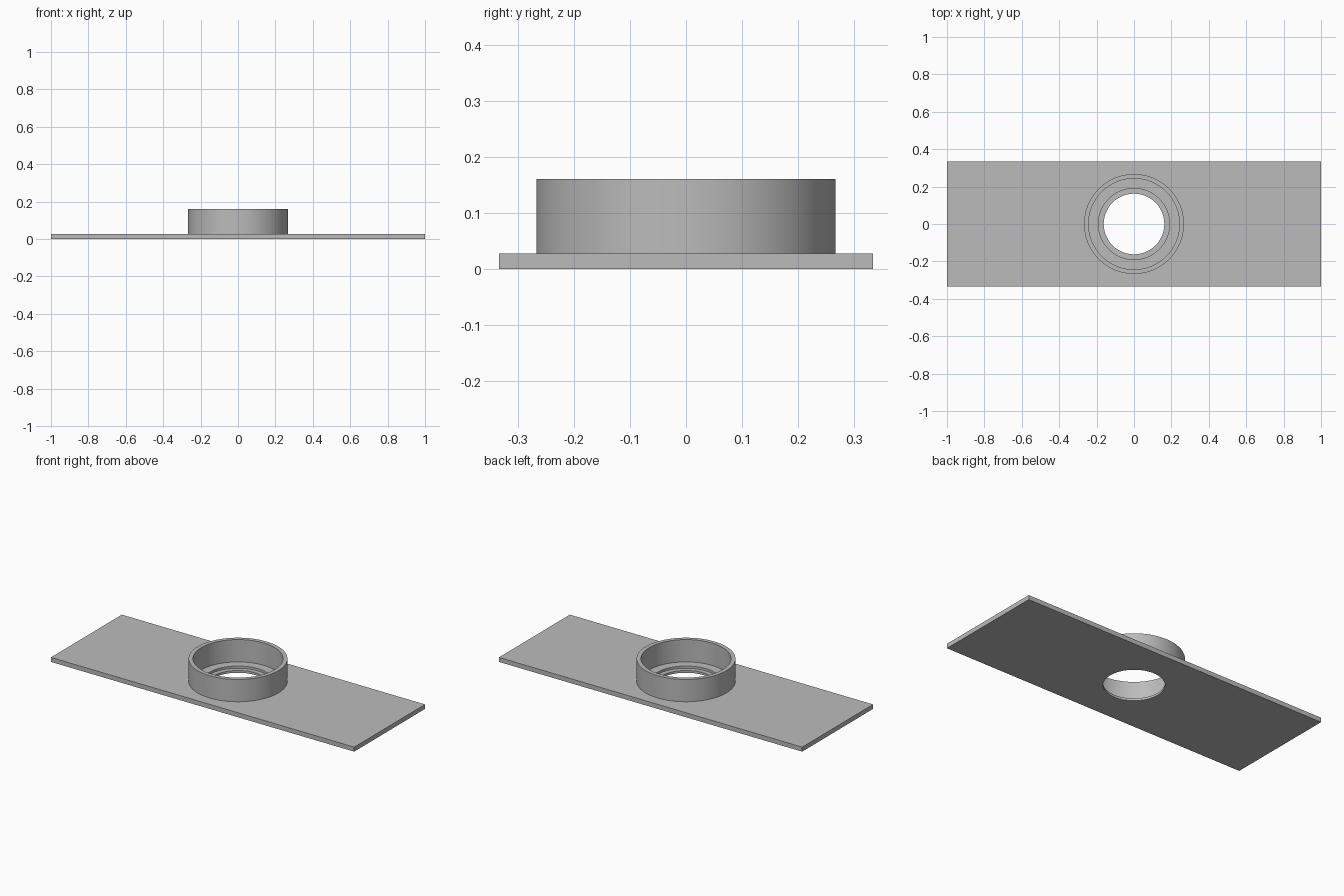
import bpy, bmesh, math

cube = bpy.data.objects.get("Cube")
if cube:
    bpy.data.objects.remove(cube, do_unlink=True)

SEGMENTS = 96
PLATE_TOP = 0.027
LEDGE = 0.0135

grey = bpy.data.materials.new("plain grey")
grey.use_nodes = True
grey.diffuse_color = (0.5, 0.5, 0.5, 1)
grey.node_tree.nodes["Principled BSDF"].inputs["Base Color"].default_value = grey.diffuse_color


def smooth(obj):
    bpy.ops.object.select_all(action="DESELECT")
    obj.select_set(True)
    bpy.context.view_layer.objects.active = obj
    bpy.ops.object.shade_smooth_by_angle(angle=math.radians(30))


def cutter(name, radius, bottom, top):
    bpy.ops.mesh.primitive_cylinder_add(vertices=SEGMENTS, radius=radius, depth=top - bottom,
                                        location=(0, 0, (top + bottom) / 2))
    obj = bpy.context.object
    obj.name = name
    obj.hide_render = True
    obj.hide_set(True)
    return obj


def revolve(name, profile):
    """Spin a closed (radius, height) profile around the z axis."""
    bm = bmesh.new()
    verts = [bm.verts.new((r, 0, z)) for r, z in profile]
    edges = [bm.edges.new((v, verts[(i + 1) % len(verts)])) for i, v in enumerate(verts)]
    bmesh.ops.spin(bm, geom=verts + edges, cent=(0, 0, 0), axis=(0, 0, 1),
                   angle=math.tau, steps=SEGMENTS, use_merge=True)
    bmesh.ops.remove_doubles(bm, verts=bm.verts, dist=1e-5)
    bmesh.ops.recalc_face_normals(bm, faces=bm.faces)
    mesh = bpy.data.meshes.new(name)
    bm.to_mesh(mesh)
    bm.free()
    obj = bpy.data.objects.new(name, mesh)
    bpy.context.collection.objects.link(obj)
    return obj


# Flat rectangular base plate
bpy.ops.mesh.primitive_cube_add(size=1, location=(0, 0, PLATE_TOP / 2))
plate = bpy.context.object
plate.name = "base_plate"
plate.scale = (2, 0.667, PLATE_TOP)
bpy.ops.object.transform_apply(location=True, rotation=False, scale=True)
plate.data.materials.append(grey)

# Through hole with a wider recess above it
for tool in (cutter("hole_cutter", 0.162, -0.1, 0.1),
             cutter("recess_cutter", 0.19, LEDGE, 0.1)):
    cut = plate.modifiers.new(tool.name, "BOOLEAN")
    cut.operation = "DIFFERENCE"
    cut.solver = "EXACT"
    cut.object = tool
smooth(plate)

# Upright collar around the hole
collar = revolve("collar", [(0.243, PLATE_TOP), (0.267, PLATE_TOP), (0.267, 0.16), (0.243, 0.16)])
collar.data.materials.append(grey)
smooth(collar)
